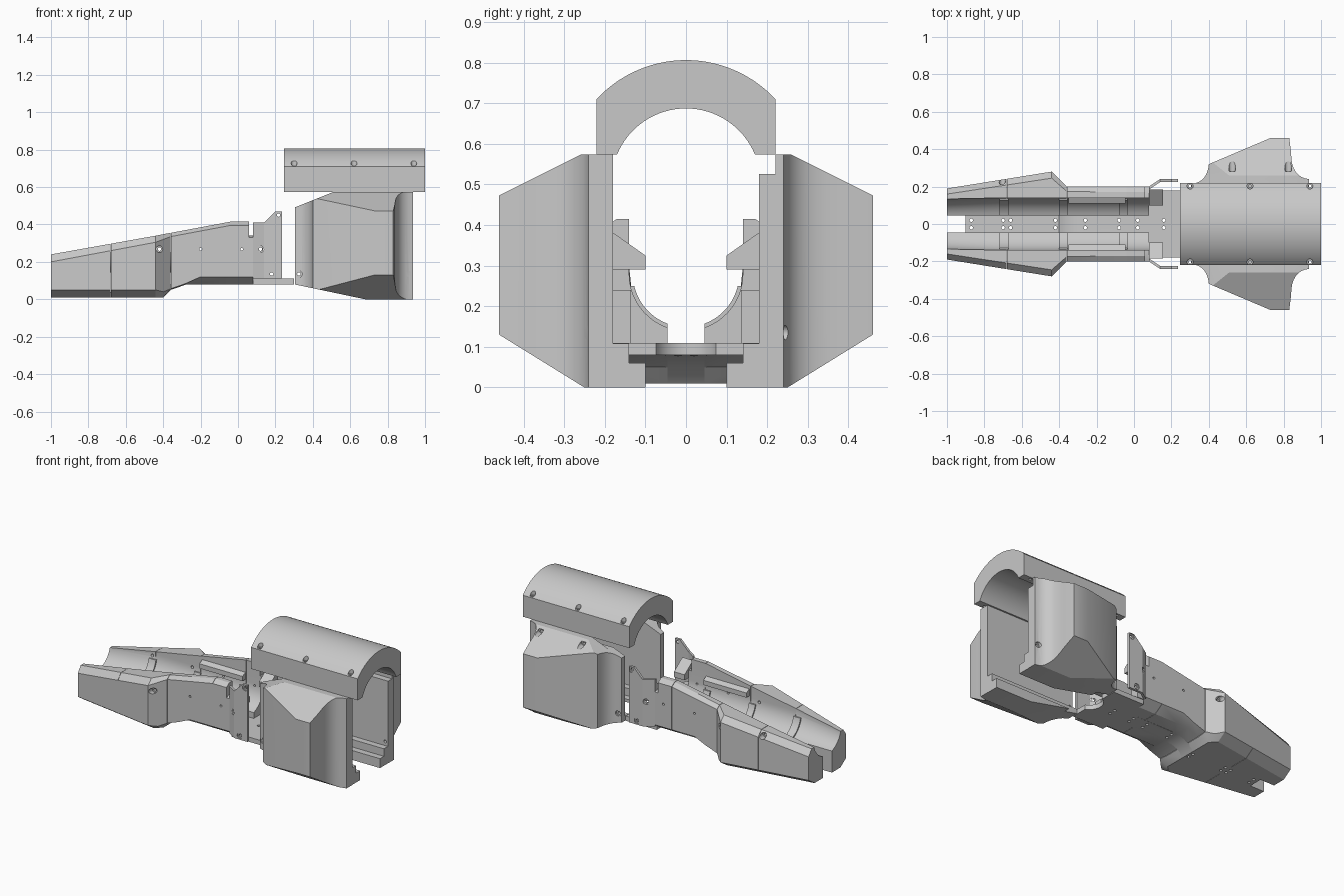
import bpy, bmesh
from math import sin, cos, pi, acos, asin
from mathutils import Vector

if "Cube" in bpy.data.objects:
    bpy.data.objects.remove(bpy.data.objects["Cube"], do_unlink=True)

grey = bpy.data.materials.new("plain_grey")
grey.use_nodes = True
grey.diffuse_color = (0.58, 0.58, 0.58, 1)
grey.node_tree.nodes["Principled BSDF"].inputs["Base Color"].default_value = (0.58, 0.58, 0.58, 1)


# ---- helpers ----
def loft(bm, stations):
    """Closed solid through rings of equal length."""
    rings = [[bm.verts.new(p) for p in ring] for ring in stations]
    n = len(rings[0])
    for a, b in zip(rings, rings[1:]):
        for i in range(n):
            j = (i + 1) % n
            bm.faces.new((a[i], a[j], b[j], b[i]))
    bm.faces.new(rings[0])
    bm.faces.new(rings[-1])


def along_x(bm, profile, x0, x1):
    loft(bm, [[(x, y, z) for y, z in profile] for x in (x0, x1)])


def cut(bm, point, normal):
    bmesh.ops.bisect_plane(bm, geom=bm.verts[:] + bm.edges[:] + bm.faces[:],
                           plane_co=point, plane_no=normal, clear_outer=True)
    bmesh.ops.holes_fill(bm, edges=[e for e in bm.edges if e.is_boundary], sides=0)


def bore(bm, axis, a, b, steps, sides=20):
    """Stepped round cutter; steps are (position along axis, radius)."""
    rings = []
    for t, r in steps:
        circle = [(a + r * cos(2 * pi * i / sides), b + r * sin(2 * pi * i / sides))
                  for i in range(sides)]
        rings.append([(u, t, v) if axis == "Y" else (u, v, t) for u, v in circle])
    loft(bm, rings)


def side_bore(bm, x, z, seat, start):
    """Sideways screw hole: thin from start, wide outward from the seat."""
    bore(bm, "Y", x, z, [(start, 0.009), (seat, 0.009), (seat, 0.018), (0.6, 0.018)])


def box(bm, lo, hi):
    along_x(bm, [(lo[1], lo[2]), (hi[1], lo[2]), (hi[1], hi[2]), (lo[1], hi[2])], lo[0], hi[0])


def finish(name, bm, mirror=True, cutter=None):
    """Make the object, mirrored across the middle, with optional cut-outs."""
    objs = []
    for label, b in ((name, bm), (name + "_cutter", cutter)):
        if b is None:
            continue
        if mirror:
            geo = bmesh.ops.duplicate(b, geom=b.verts[:] + b.edges[:] + b.faces[:])["geom"]
            for v in geo:
                if isinstance(v, bmesh.types.BMVert):
                    v.co.y = -v.co.y
        bmesh.ops.recalc_face_normals(b, faces=b.faces[:])
        mesh = bpy.data.meshes.new(label)
        b.to_mesh(mesh)
        b.free()
        mesh.materials.append(grey)
        ob = bpy.data.objects.new(label, mesh)
        bpy.context.scene.collection.objects.link(ob)
        objs.append(ob)
    ob = objs[0]
    bpy.ops.object.select_all(action="DESELECT")
    bpy.context.view_layer.objects.active = ob
    ob.select_set(True)
    if len(objs) > 1:
        mod = ob.modifiers.new("cut_outs", "BOOLEAN")
        mod.operation, mod.solver, mod.object = "DIFFERENCE", "EXACT", objs[1]
        mod.use_self = mod.use_hole_tolerant = True
        objs[1].hide_render = True
        bpy.ops.object.modifier_apply(modifier=mod.name)
        bpy.data.objects.remove(objs[1], do_unlink=True)
    bpy.ops.object.shade_smooth_by_angle(angle=0.45)


def interp(table, x):
    for (x0, *a), (x1, *b) in zip(table, table[1:]):
        if x <= x1:
            t = (x - x0) / (x1 - x0)
            return [p + (q - p) * t for p, q in zip(a, b)]


# ---- lower body: two mirrored shells around a round channel ----
# x, outer half width, top half width, bottom, lower bevel height, shoulder, top
SHAPE = [(-1, 0.19, 0.16, 0.01, 0.04, 0.2, 0.24), (-0.44, 0.28, 0.245, 0.01, 0.04, 0.305, 0.34),
         (-0.4, 0.24, 0.21, 0.01, 0.03, 0.32, 0.348), (-0.36, 0.2, 0.175, 0.05, 0.006, 0.335, 0.355),
         (-0.28, 0.2, 0.173, 0.078, 0.006, 0.35, 0.37), (-0.2, 0.2, 0.172, 0.08, 0.04, 0.365, 0.385),
         (-0.04, 0.2, 0.17, 0.08, 0.04, 0.395, 0.415), (0.08, 0.2, 0.17, 0.08, 0.04, 0.395, 0.415)]
CHANNEL_R, CHANNEL_Z, SLOT = 0.14, 0.28, 0.045


def channel_arc(radius, top, steps=10):
    start = asin((min(top, CHANNEL_Z) - CHANNEL_Z) / radius)
    end = -acos(SLOT / radius)
    angles = [start + (end - start) * i / steps for i in range(steps + 1)]
    return [(radius * cos(a), CHANNEL_Z + radius * sin(a)) for a in angles]


def body_ring(x, limit=1):
    yo, yt, zb, bevel, zs, zt = interp(SHAPE, x)
    zs, zt = min(zs, limit - 0.01), min(zt, limit)
    arc = channel_arc(CHANNEL_R, zt - 0.001)
    ring = [(SLOT, zb), (yo - 0.06, zb), (yo, zb + bevel), (yo, zs), (yt, zt), (arc[0][0], zt)]
    return [(x, y, z) for y, z in ring + arc]


# each: name, start, end, screw holes (x, z, seat), pin holes (x, z)
SEGMENTS = [("nose_shell", -1, -0.681, [(-0.703, 0.268, 0.2)], []),
            ("fore_shell", -0.679, -0.361, [(-0.42, 0.268, 0.24)], []),
            ("mid_shell", -0.359, -0.041, [], [(-0.2, 0.268)]),
            ("rear_shell", -0.039, 0.058, [], [(0.02, 0.268)])]
for name, x0, x1, screws, pins in SEGMENTS:
    bm = bmesh.new()
    xs = [x0] + [s[0] for s in SHAPE if x0 < s[0] < x1] + [x1]
    loft(bm, [body_ring(x) for x in xs])
    holes = bmesh.new()
    for x, z, seat in screws:
        side_bore(holes, x, z, seat, 0.06)
    for x, z in pins:
        bore(holes, "Y", x, z, [(0.06, 0.007), (0.6, 0.007)], 12)
    finish(name, bm, cutter=holes)

bm = bmesh.new()
loft(bm, [body_ring(x, 0.34) for x in (0.058, 0.08)])
finish("rear_shell_step", bm)

# channel ribs
for i, (x0, x1) in enumerate([(-0.72, -0.67), (-0.4, -0.355), (-0.08, -0.035)]):
    bm = bmesh.new()
    along_x(bm, channel_arc(0.131, 0.25) + channel_arc(0.145, 0.25)[::-1], x0, x1)
    finish(f"channel_rib_{i + 1}", bm)

# rails along the inside of the middle shells
bm = bmesh.new()
along_x(bm, [(0.11, 0.29), (0.11, 0.32), (0.15, 0.34), (0.15, 0.29)], -0.35, -0.045)
finish("inner_rails", bm)

# floor strip with screw holes
bm = bmesh.new()
rings = []
for x in (-0.9, -0.44, -0.4, -0.36, -0.28, 0.08):
    zb = interp(SHAPE, x)[2]
    rings.append([(x, -0.05, zb), (x, 0.05, zb), (x, 0.05, zb + 0.03), (x, -0.05, zb + 0.03)])
loft(bm, rings)
holes = bmesh.new()
for x in (-0.87, -0.7, -0.66, -0.42, -0.26, -0.08, 0.02):
    for y in (-0.02, 0.02):
        bore(holes, "Z", x, y, [(-0.1, 0.009), (0.2, 0.009)], 12)
finish("floor_strip", bm, False, holes)

# rear floor plate with a round notch
bm = bmesh.new()
box(bm, (0.08, -0.18, 0.08), (0.3, 0.18, 0.11))
holes = bmesh.new()
bore(holes, "Z", 0.33, 0, [(0, 0.08), (0.2, 0.08)], 40)
for y in (-0.02, 0.02):
    bore(holes, "Z", 0.16, y, [(0, 0.009), (0.2, 0.009)], 12)
finish("rear_floor", bm, False, holes)

# inner rear blocks
bm = bmesh.new()
along_x(bm, [(0.1, 0.29), (0.1, 0.325), (0.185, 0.385), (0.185, 0.29)], 0.08, 0.155)
along_x(bm, [(0.135, 0.11), (0.135, 0.24), (0.185, 0.24), (0.185, 0.11)], 0.08, 0.13)
finish("rear_blocks", bm)

# side brackets that flare outward
bm = bmesh.new()
loft(bm, [[(x, y - 0.016, 0.11), (x, y, 0.11), (x, y, top), (x, y - 0.016, top)]
          for x, y, top in ((0.08, 0.2, 0.41), (0.14, 0.24, 0.41),
                            (0.2, 0.24, 0.47), (0.235, 0.24, 0.47))])
holes = bmesh.new()
for x, z, seat in ((0.12, 0.268, 0.219), (0.18, 0.135, 0.234), (0.217, 0.45, 0.234)):
    side_bore(holes, x, z, seat, 0.15)
finish("side_brackets", bm, cutter=holes)


# ---- side tanks ----
def bend(a, b, c, steps=8):
    a, b, c = Vector(a), Vector(b), Vector(c)
    ts = [i / steps for i in range(steps + 1)]
    return [a * (1 - t) ** 2 + b * 2 * t * (1 - t) + c * t * t for t in ts]


plan = [(0.305, 0.18)] + bend((0.305, 0.215), (0.39, 0.22), (0.4, 0.32))
plan += [(0.73, 0.46), (0.83, 0.46)] + bend((0.84, 0.38), (0.84, 0.25), (0.935, 0.24)) + [(0.935, 0.18)]
SLOPE = ((0.3, 0, 0.08), (-0.08, 0, -0.38))
bm = bmesh.new()
loft(bm, [[(p[0], p[1], z) for p in plan] for z in (0, 0.573)])
cut(bm, (0, 0.26, 0.573), (0, 0.1, 0.2))
cut(bm, (0, 0.25, 0), (0, 0.13, -0.21))
cut(bm, (0.3, 0, 0.49), (-0.08, 0, 0.2))
cut(bm, *SLOPE)
holes = bmesh.new()
box(holes, (0.2, 0.1, 0.525), (1.1, 0.22, 0.7))
for x, z, seat, start in ((0.525, 0.553, 0.28, 0.221), (0.825, 0.553, 0.28, 0.221),
                          (0.325, 0.135, 0.212, 0.15), (0.915, 0.135, 0.23, 0.15)):
    side_bore(holes, x, z, seat, start)
finish("side_tanks", bm, cutter=holes)

# stepped ledges along the tank bottoms
bm = bmesh.new()
along_x(bm, [(0.1, 0), (0.181, 0), (0.181, 0.108), (0.14, 0.108), (0.14, 0.06), (0.1, 0.06)], 0.305, 0.934)
cut(bm, *SLOPE)
finish("tank_ledges", bm)


# ---- arched top cover ----
def arch(half, low, high, steps=32):
    rise = high - low
    r = (half * half + rise * rise) / (2 * rise)
    a = asin(half / r)
    ts = [-a + 2 * a * i / steps for i in range(steps + 1)]
    return [(r * sin(t), high - r + r * cos(t)) for t in ts]


bm = bmesh.new()
along_x(bm, [(-0.22, 0.573)] + arch(0.22, 0.71, 0.806) + [(0.22, 0.573)]
        + arch(0.17, 0.573, 0.687)[::-1], 0.247, 1)
holes = bmesh.new()
for x in (0.3, 0.62, 0.94):
    for y in (-0.203, 0.203):
        bore(holes, "Z", x, y, [(0.5, 0.008), (0.713, 0.008), (0.713, 0.016), (0.9, 0.016)])
finish("top_cover", bm, False, holes)
